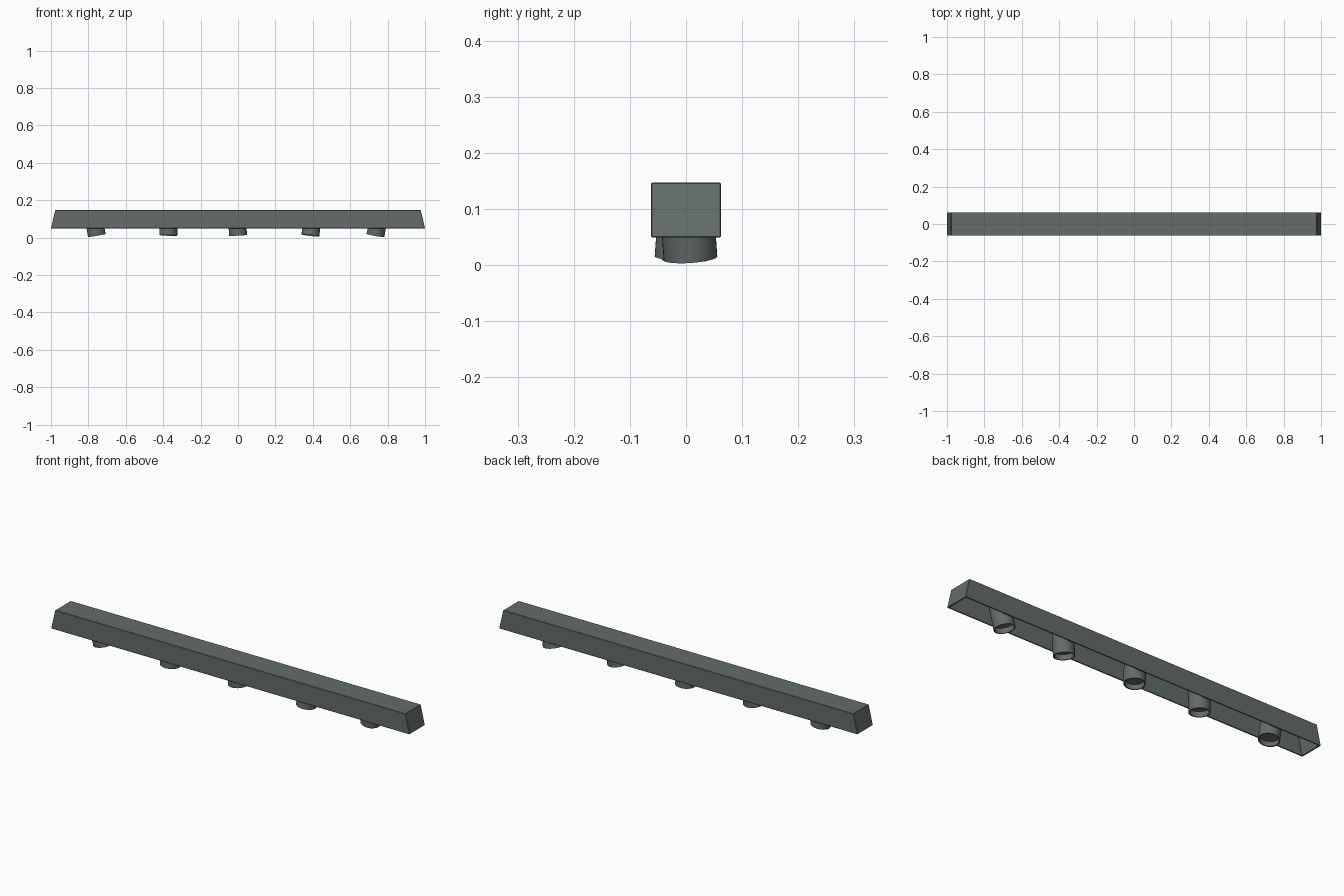
import bpy, bmesh, math
from mathutils import Vector

if "Cube" in bpy.data.objects:
    bpy.data.objects.remove(bpy.data.objects["Cube"])

metal = bpy.data.materials.new("dark_grey_green_metal")
metal.diffuse_color = (0.125, 0.150, 0.140, 1)
metal.use_nodes = True
metal.node_tree.nodes["Principled BSDF"].inputs["Base Color"].default_value = metal.diffuse_color


def finish(bm, name, smooth=False):
    bmesh.ops.recalc_face_normals(bm, faces=bm.faces)
    me = bpy.data.meshes.new(name)
    bm.to_mesh(me)
    bm.free()
    me.materials.append(metal)
    ob = bpy.data.objects.new(name, me)
    bpy.context.collection.objects.link(ob)
    if smooth:
        bpy.ops.object.select_all(action='DESELECT')
        ob.select_set(True)
        bpy.context.view_layer.objects.active = ob
        bpy.ops.object.shade_smooth_by_angle(angle=math.radians(35))
    return ob


def rect(bm, hx, hy, z):
    return [bm.verts.new((sx * hx, sy * hy, z))
            for sx, sy in ((-1, -1), (1, -1), (1, 1), (-1, 1))]


def bridge(bm, a, b):
    n = len(a)
    for i in range(n):
        bm.faces.new((a[i], a[(i + 1) % n], b[(i + 1) % n], b[i]))


# Housing: long trough with slanted ends, open underneath
bm = bmesh.new()
loops = [rect(bm, 0.977, 0.062, 0.147), rect(bm, 1.0, 0.062, 0.049),
         rect(bm, 0.993, 0.056, 0.049), rect(bm, 0.972, 0.056, 0.140)]
for a, b in zip(loops, loops[1:]):
    bridge(bm, a, b)
bm.faces.new(loops[0])
bm.faces.new(loops[-1])
finish(bm, "housing")
housing = bpy.data.objects["housing"]
bev = housing.modifiers.new("soft_edges", 'BEVEL')
bev.width = 0.0015
bev.segments = 1


# Lamps: open cans with a recessed lens, each aimed a little differently
def lamp(index, x, tx, ty, length=0.115, sides=32):
    down = Vector((tx, ty, -1)).normalized()
    top = Vector((x - length * down.x, 0, 0.012 - length * down.z))
    rot = (-down).to_track_quat('Z', 'Y')
    profile = [(0.048, 0), (0.048, length), (0.043, length), (0.043, length - 0.025)]
    bm = bmesh.new()
    rings = []
    for r, d in profile:
        rings.append([bm.verts.new(top + rot @ Vector((
            r * math.cos(2 * math.pi * i / sides),
            r * math.sin(2 * math.pi * i / sides), -d))) for i in range(sides)])
    for a, b in zip(rings, rings[1:]):
        bridge(bm, a, b)
    bm.faces.new(rings[0])
    bm.faces.new(rings[-1])
    finish(bm, f"spot_lamp_{index}", smooth=True)


aims = [(-0.755, 0.17, 0.05), (-0.373, -0.05, -0.05), (0.0, 0.05, 0.03),
        (0.387, -0.12, -0.07), (0.735, -0.18, 0.07)]
for i, (x, tx, ty) in enumerate(aims, 1):
    lamp(i, x, tx, ty)
